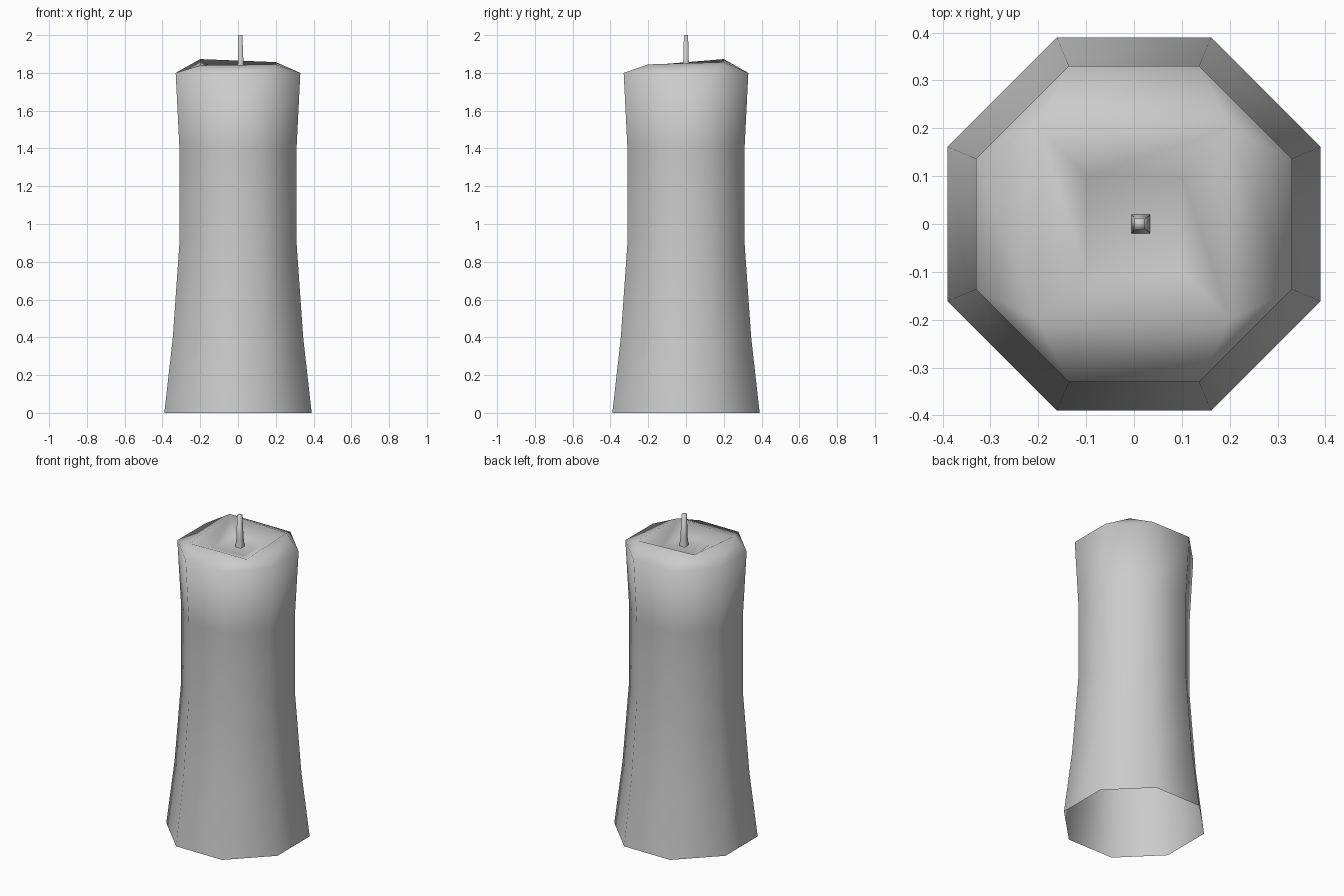
import bpy
import bmesh

cube = bpy.data.objects.get("Cube")
if cube:
    bpy.data.objects.remove(cube, do_unlink=True)

grey = bpy.data.materials.new("plain_grey")
grey.use_nodes = True
colour = (0.6, 0.6, 0.6, 1)
grey.diffuse_color = colour
grey.node_tree.nodes["Principled BSDF"].inputs["Base Color"].default_value = colour


def square(bm, half, heights, cx=0):
    """Four corners, counter-clockwise from front left of the picture plane."""
    signs = ((-1, -1), (1, -1), (1, 1), (-1, 1))
    return [bm.verts.new((cx + half * sx, half * sy, z))
            for (sx, sy), z in zip(signs, heights)]


def octagon(bm, half, z):
    """Eight corners, two per side, counter-clockwise from the front side."""
    k = half * 0.414
    side = [(-k, -half), (k, -half)]
    ring = []
    for _ in range(4):
        ring += [bm.verts.new((x, y, z)) for x, y in side]
        side = [(-y, x) for x, y in side]
    return ring


def bridge(bm, low, high):
    n = len(low)
    for i in range(n):
        j = (i + 1) % n
        bm.faces.new((low[i], low[j], high[j], high[i]))


def finish(bm, name):
    mesh = bpy.data.meshes.new(name)
    bm.to_mesh(mesh)
    bm.free()
    mesh.materials.append(grey)
    mesh.shade_smooth()
    obj = bpy.data.objects.new(name, mesh)
    bpy.context.collection.objects.link(obj)
    return obj


# Wax body: flared octagonal sleeve, open underneath
bm = bmesh.new()
profile = [(0.39, 0), (0.345, 0.4), (0.31, 0.9), (0.31, 1.4), (0.33, 1.8)]
rings = [octagon(bm, half, z) for half, z in profile]
for low, high in zip(rings, rings[1:]):
    bridge(bm, low, high)

# Uneven square rim, with a sunken pool inside it
top = rings[-1]
rim = square(bm, 0.2, (1.84, 1.845, 1.857, 1.873))
for i in range(4):
    j = (i + 1) % 4
    a, b, c = top[2 * i], top[2 * i + 1], top[2 * j]
    bm.faces.new((a, b, rim[j], rim[i]))
    bm.faces.new((b, c, rim[j]))
pool = square(bm, 0.1, [1.8] * 4)
bridge(bm, rim, pool)
bm.faces.new(pool)
finish(bm, "candle_body")

# Wick: slim tapered square post
bm = bmesh.new()
posts = [square(bm, half, [z] * 4, cx)
         for half, z, cx in ((0.02, 1.795, 0.014), (0.015, 1.85, 0.014), (0.011, 2, 0.012))]
for low, high in zip(posts, posts[1:]):
    bridge(bm, low, high)
bm.faces.new(posts[-1])
finish(bm, "wick")
